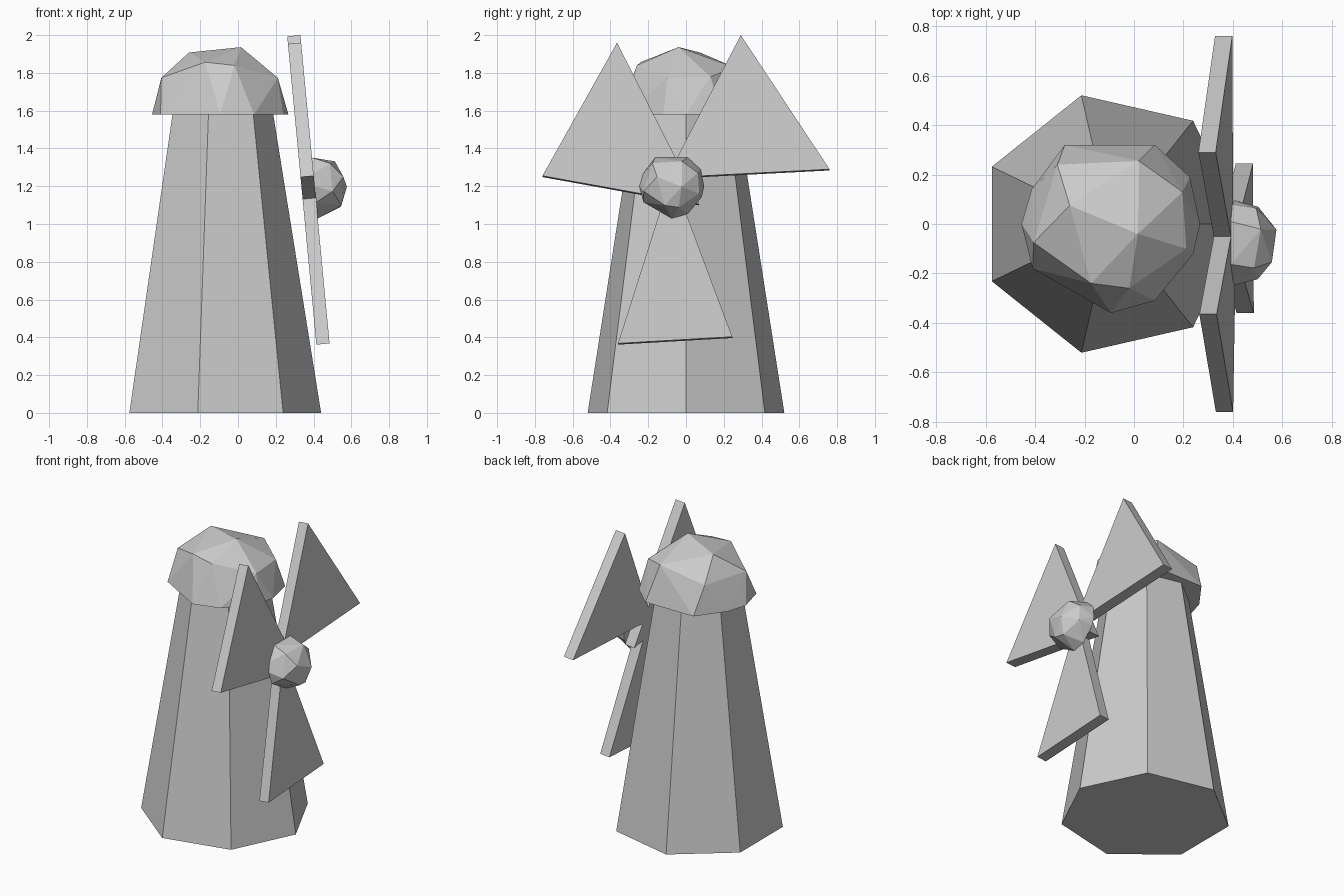
import bpy, bmesh, math
from mathutils import Matrix, Vector

cube = bpy.data.objects.get("Cube")
if cube:
    bpy.data.objects.remove(cube)

grey = bpy.data.materials.new("plain grey")
grey.use_nodes = True
colour = (0.6, 0.6, 0.6, 1)
grey.diffuse_color = colour
grey.node_tree.nodes["Principled BSDF"].inputs["Base Color"].default_value = colour


def finish(bm, name):
    bmesh.ops.recalc_face_normals(bm, faces=bm.faces)
    mesh = bpy.data.meshes.new(name)
    bm.to_mesh(mesh)
    bm.free()
    mesh.materials.append(grey)
    obj = bpy.data.objects.new(name, mesh)
    bpy.context.collection.objects.link(obj)
    return obj


def faceted_dome(name, matrix):
    """Irregular half ball: crown points lie on a sphere, rim points on its flat base."""
    radius = 0.375
    crown = [(.11, -.04), (-.166, .075), (.114, .255), (-.08, -.24),
             (.075, -.26), (.305, -.1), (-.312, -.075), (-.216, .24), (.29, .13)]
    rim = [(-.361, 0), (-.32, .14), (-.186, .32), (.179, .32), (.32, .19),
           (.361, 0), (.334, -.12), (.179, -.31), (0, -.36), (-.316, -.18)]
    bm = bmesh.new()
    for x, y in crown:
        bm.verts.new((x, y, math.sqrt(radius ** 2 - x * x - y * y)))
    for x, y in rim:
        bm.verts.new((x, y, 0))
    hull = bmesh.ops.convex_hull(bm, input=bm.verts)
    loose = [v for v in hull["geom_interior"] if isinstance(v, bmesh.types.BMVert)]
    bmesh.ops.delete(bm, geom=loose, context="VERTS")
    bm.transform(matrix)
    return finish(bm, name)


# Tapered seven-sided tower with one corner towards the sails
axis_x = -0.094
bm = bmesh.new()
rings = []
for radius, z in ((0.534, 0), (0.279, 1.59)):
    rings.append([bm.verts.new((axis_x + radius * math.cos(i * math.tau / 7),
                                radius * math.sin(i * math.tau / 7), z)) for i in range(7)])
for i in range(7):
    j = (i + 1) % 7
    bm.faces.new((rings[0][i], rings[0][j], rings[1][j], rings[1][i]))
for ring in rings:
    bm.faces.new(ring)
finish(bm, "tower")

# Roof cap
faceted_dome("roof", Matrix.Translation((axis_x, 0, 1.58)))

# Sails share one leaning plane
lean = 0.0945
normal = Vector((1, 0, lean)).normalized()
centre = Vector((0.406, -0.075, 1.2))


def sail(name, corners):
    bm = bmesh.new()
    front = [Vector((centre.x - lean * (z - centre.z), y, z)) for y, z in corners]
    outer = [bm.verts.new(p) for p in front]
    inner = [bm.verts.new(p - normal * 0.07) for p in front]
    bm.faces.new(outer)
    bm.faces.new(inner[::-1])
    for i in range(3):
        j = (i + 1) % 3
        bm.faces.new((outer[i], inner[i], inner[j], outer[j]))
    return finish(bm, name)


sail("front_sail", [(-.365, 1.96), (-.76, 1.255), (.07, 1.105)])
sail("back_sail", [(.29, 2), (.76, 1.29), (-.103, 1.245)])
sail("lower_sail", [(-.36, .368), (.245, .403), (-.076, 1.26)])

# Hub: a small dome facing out of the sail plane
turn = normal.to_track_quat("Z", "Y").to_matrix().to_4x4()
faceted_dome("hub", Matrix.Translation(centre) @ turn @ Matrix.Scale(0.475, 4))
